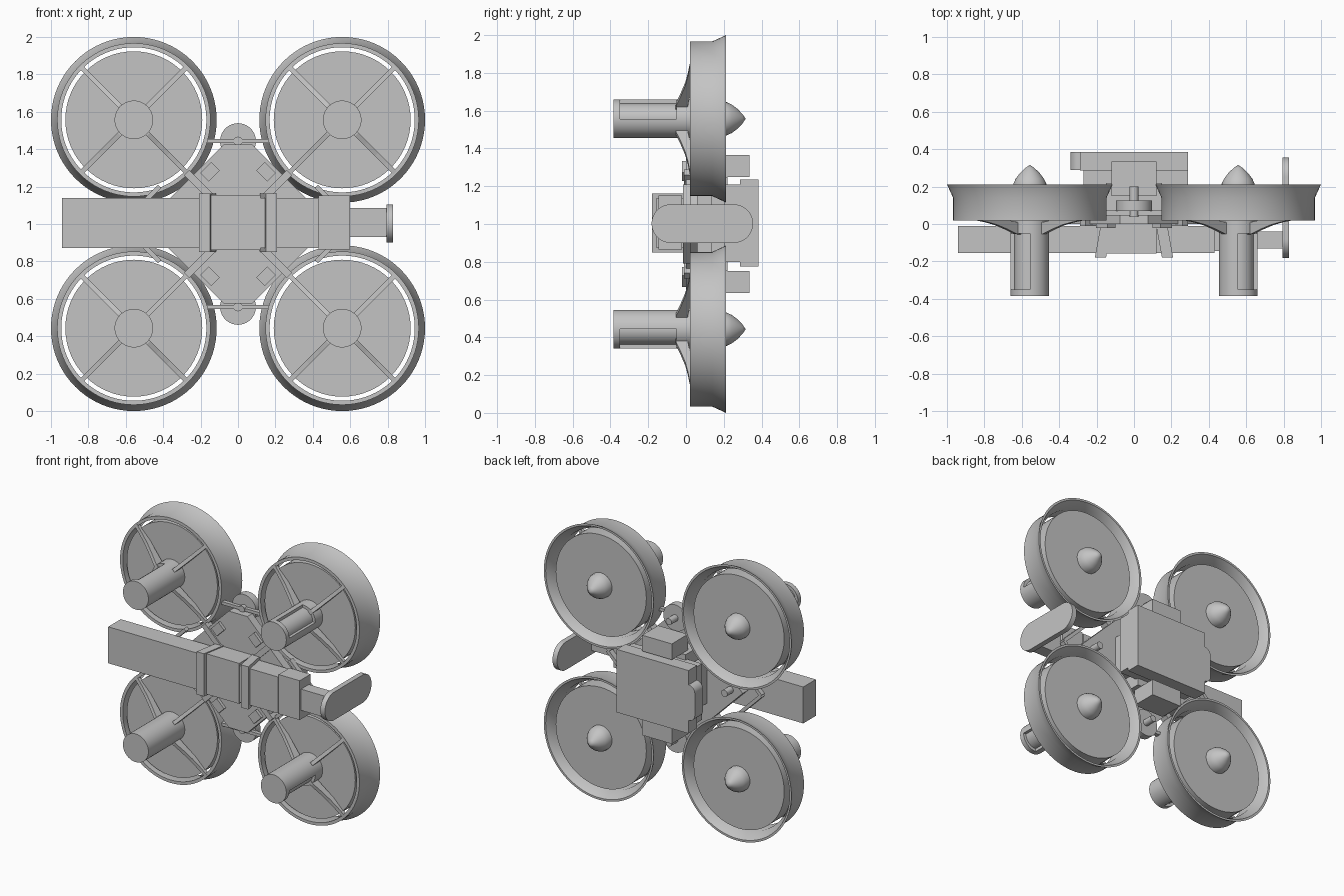
import bpy, bmesh
from math import pi, sin, cos, radians
from mathutils import Matrix, Vector

cube = bpy.data.objects.get("Cube")
if cube:
    bpy.data.objects.remove(cube, do_unlink=True)

grey = bpy.data.materials.new("plain_grey")
grey.use_nodes = True
grey.diffuse_color = (0.55, 0.55, 0.55, 1)
grey.node_tree.nodes["Principled BSDF"].inputs["Base Color"].default_value = grey.diffuse_color


def finish(name, bm, matrix=None, smooth=False):
    bmesh.ops.remove_doubles(bm, verts=bm.verts, dist=1e-5)
    if matrix:
        bm.transform(matrix)
    bmesh.ops.recalc_face_normals(bm, faces=bm.faces)
    mesh = bpy.data.meshes.new(name)
    bm.to_mesh(mesh)
    bm.free()
    mesh.materials.append(grey)
    obj = bpy.data.objects.new(name, mesh)
    bpy.context.collection.objects.link(obj)
    if smooth:
        bpy.ops.object.select_all(action='DESELECT')
        obj.select_set(True)
        bpy.context.view_layer.objects.active = obj
        bpy.ops.object.shade_smooth_by_angle(angle=radians(30))
    return obj


def prism(name, pts, y0, y1, matrix=None, smooth=False):
    """Extrude an x-z outline from y0 to y1."""
    bm = bmesh.new()
    face = bm.faces.new([bm.verts.new((x, y0, z)) for x, z in pts])
    new = bmesh.ops.extrude_face_region(bm, geom=[face])["geom"]
    bmesh.ops.translate(bm, vec=(0, y1 - y0, 0),
                        verts=[v for v in new if isinstance(v, bmesh.types.BMVert)])
    return finish(name, bm, matrix, smooth)


def box(name, x0, x1, y0, y1, z0, z1, matrix=None):
    return prism(name, [(x0, z0), (x1, z0), (x1, z1), (x0, z1)], y0, y1, matrix)


def lathe(name, profile, matrix, steps=64, closed=False):
    """Spin a (radius, y) profile around the y axis."""
    bm = bmesh.new()
    verts = [bm.verts.new((r, y, 0)) for r, y in profile]
    pairs = list(zip(verts, verts[1:] + verts[:1])) if closed else list(zip(verts, verts[1:]))
    edges = [bm.edges.new(p) for p in pairs]
    bmesh.ops.spin(bm, geom=verts + edges, cent=(0, 0, 0), axis=(0, 1, 0),
                   angle=2 * pi, steps=steps)
    return finish(name, bm, matrix, True)


def arc(r, a0, a1, n=24, cx=0, cz=0):
    return [(cx + r * cos(a0 + (a1 - a0) * i / n), cz + r * sin(a0 + (a1 - a0) * i / n))
            for i in range(n + 1)]


def rod(name, r, y0, y1, matrix, steps=24):
    return lathe(name, [(0, y0), (r, y0), (r, y1), (0, y1)], matrix, steps)


# Four ducted rotors
for sx, hor in ((-1, "right"), (1, "left")):
    for sz, ver in ((-1, "lower"), (1, "upper")):
        tag = f"{ver}_{hor}"
        at = Matrix.Translation((sx * 0.557, 0, 1 + sz * 0.557))
        lathe("duct_" + tag, [(0.388, 0.02), (0.41, 0.02), (0.41, 0.14), (0.443, 0.212),
                              (0.428, 0.212), (0.388, 0.14)], at, 80, True)
        # thick drum that fills the duct
        rod("rotor_drum_" + tag, 0.366, 0.035, 0.185, at, 64)
        lathe("spinner_" + tag, [(0, 0.17), (0.09, 0.17), (0.088, 0.215), (0.075, 0.243),
                                 (0.053, 0.272), (0.024, 0.3), (0, 0.316)], at, 32)
        # motor pod with a quarter notch on its outer side
        rod("motor_core_" + tag, 0.082, -0.37, 0.1, at, 40)
        rod("motor_cap_" + tag, 0.103, -0.385, -0.35, at, 40)
        rod("motor_base_" + tag, 0.103, -0.05, 0.1, at, 40)
        shell = arc(0.103, pi / 2, 2 * pi, 30) + arc(0.075, 2 * pi, pi / 2, 30)
        prism("motor_shell_" + tag, shell, -0.35, -0.05,
              at @ Matrix.Diagonal((sx, 1, sz, 1)), True)
        # curved struts, drawn flat then stood on the diagonal
        outline = [(0.08, -0.055), (0.11, -0.053), (0.18, -0.028), (0.26, -0.004),
                   (0.33, 0.01), (0.4, 0.02), (0.4, 0.045), (0.26, 0.035), (0.08, 0.005)]
        lay = Matrix(((1, 0, 0, 0), (0, 0, 1, 0), (0, -1, 0, 0), (0, 0, 0, 1)))
        for k in range(4):
            turn = Matrix.Rotation(pi / 4 + k * pi / 2, 4, 'Y')
            prism(f"strut_{tag}_{k}", outline, -0.013, 0.013, at @ turn @ lay)
        # arm from the duct to the hub
        d = Vector((-sx, 0, -sz)).normalized()
        turn = Vector((1, 0, 0)).rotation_difference(d).to_matrix().to_4x4()
        box("arm_" + tag, 0.4, 0.62, -0.01, 0.05, -0.02, 0.02, at @ turn)
        # tilted pad on the hub
        diagonal = Matrix.Rotation(sx * sz * pi / 4, 4, 'Y')
        pad = Matrix.Translation((sx * 0.15, 0, 1 + sz * 0.28)) @ diagonal
        box("hub_pad_" + tag, -0.042, 0.042, -0.022, 0.01, -0.032, 0.032, pad)
        # slim chevron bar between neighbouring ducts
        bar = Matrix.Translation((sx * 0.52, 0, 1 + sz * 0.1)) @ diagonal
        box("chevron_bar_" + tag, -0.142, 0.142, -0.015, 0.025, -0.012, 0.012, bar)

# Hub: diamond plate, core and rear pack
prism("hub_plate", [(0.5, 1), (0.075, 1.425), (-0.075, 1.425), (-0.5, 1), (-0.075, 0.575),
                    (0.075, 0.575)], 0.0, 0.06)
box("hub_core", -0.15, 0.15, 0.05, 0.22, 0.75, 1.25)
box("pack_base", -0.27, 0.29, 0.2, 0.29, 0.8, 1.21)
box("pack_cover", -0.29, 0.29, 0.285, 0.385, 0.775, 1.235)
prism("pack_latch", arc(0.05, 0, pi, 16, -0.29, 1.08) + arc(0.05, pi, 2 * pi, 16, -0.29, 0.92),
      0.29, 0.384, None, True)

# Hinges and rear boxes above and below
for s, ver in ((-1, "lower"), (1, "upper")):
    at = Matrix.Translation((0, 0, 1 + s * 0.443))
    rod(f"hinge_disc_{ver}", 0.096, 0.07, 0.125, at, 40)
    rod(f"hinge_pin_{ver}", 0.024, 0.04, 0.2, at)
    box(f"hinge_bar_{ver}", -0.18, 0.18, 0.045, 0.075, -0.011, 0.011, at)
    z = 1 + s * 0.307
    box(f"rear_box_{ver}", -0.12, 0.12, 0.15, 0.335, z - 0.058, z + 0.058)

# Long front beam
box("beam", -0.94, 0.43, -0.155, -0.01, 0.872, 1.138)
box("beam_sleeve", 0.43, 0.6, -0.145, -0.02, 0.865, 1.152)
box("tail_link", 0.6, 0.8, -0.13, -0.04, 0.93, 1.085)
box("centre_panel", -0.155, 0.12, -0.158, 0.0, 0.86, 1.155)
for s, hor in ((-1, "right"), (1, "left")):
    rod(f"hub_post_{hor}", 0.025, 0.05, 0.13, Matrix.Translation((s * 0.4, 0, 1)))
    clamp = box(f"clamp_{hor}", s * 0.165 - 0.03, s * 0.165 + 0.03, -0.18, 0.03, 0.85, 1.162)
    for v in clamp.data.vertices:
        v.co.x -= s * 0.18 * (v.co.y + 0.1)
    box(f"clamp_foot_{hor}", s * 0.16 - 0.05, s * 0.16 + 0.05, 0.0, 0.135, 0.85, 1.16)

# Tail fin: a rounded plate across the beam end
fin = arc(0.102, pi / 2, 3 * pi / 2, 24, -0.08, 1.002) + arc(0.102, -pi / 2, pi / 2, 24, 0.253, 1.002)
prism("tail_fin", fin, -0.83, -0.793, Matrix.Rotation(pi / 2, 4, 'Z'), True)
